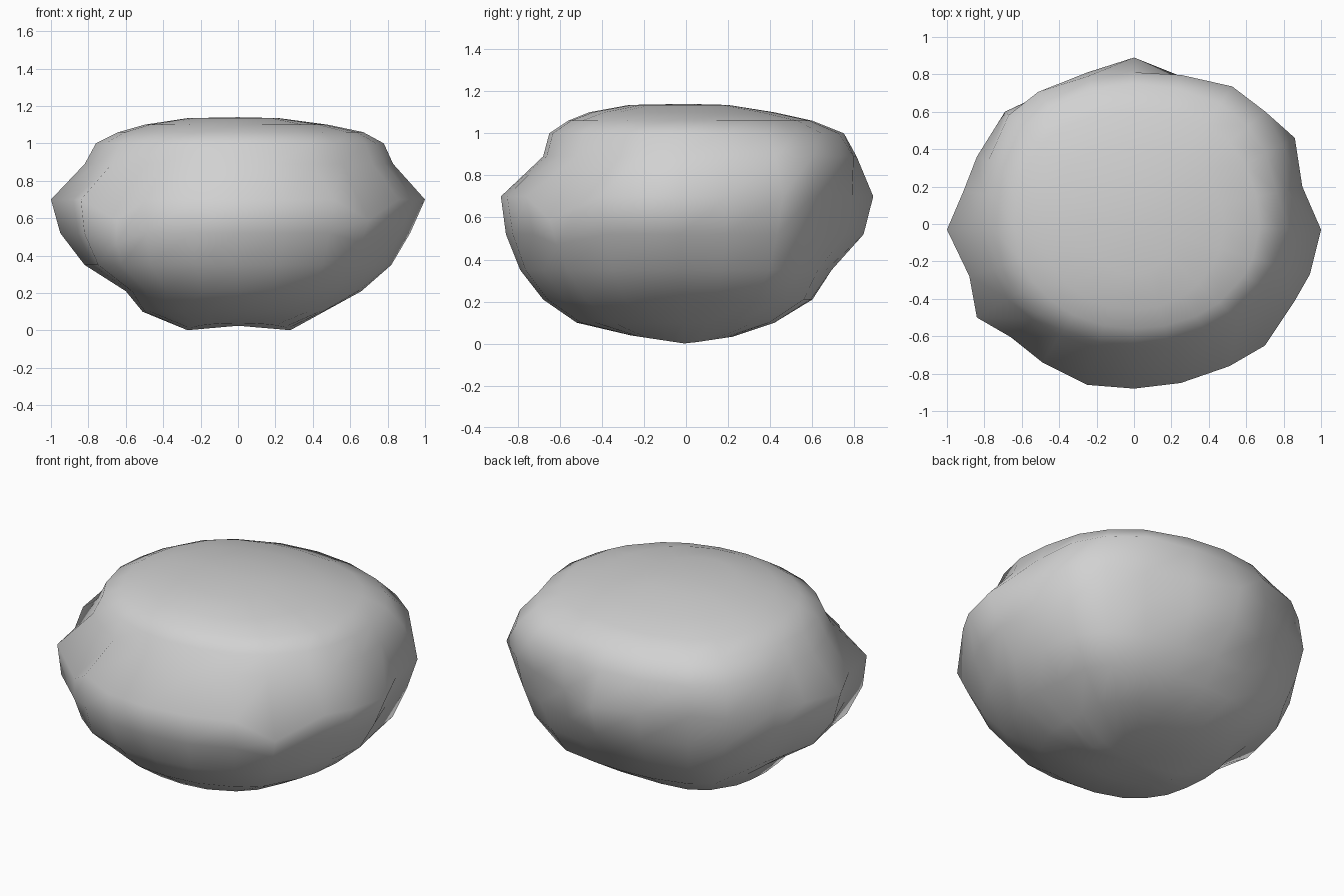
import bpy, bmesh, math
from mathutils import Vector

if "Cube" in bpy.data.objects:
    bpy.data.objects.remove(bpy.data.objects["Cube"], do_unlink=True)

# Stone colour
stone = bpy.data.materials.new("stone grey")
stone.use_nodes = True
grey = (0.64, 0.64, 0.64, 1)
stone.diffuse_color = grey
stone.node_tree.nodes["Principled BSDF"].inputs["Base Color"].default_value = grey

# Widest outline of the boulder, counter-clockwise from the left side
outline = [(1, -.03), (.9, .2), (.86, .46), (.7, .6), (.5, .7), (.25, .79),
           (0, .89), (-.25, .81), (-.5, .69), (-.69, .6), (-.84, .36),
           (-.91, .18), (-1, -.03), (-.88, -.28), (-.84, -.5), (-.65, -.61),
           (-.49, -.74), (-.25, -.86), (0, -.88), (.25, -.85), (.51, -.76),
           (.7, -.65), (.86, -.41), (.94, -.27)]

# Rings: height, reach to left, back, right and front, pull towards outline
rings = [(0, .28, .22, .27, .26, 0),
         (.1, .46, .42, .51, .52, .1),
         (.21, .66, .6, .6, .68, .3),
         (.35, .82, .69, .82, .79, .5),
         (.52, .92, .84, .95, .86, .85),
         (.7, 1, .885, 1, .885, 1),
         (.89, .83, .81, .82, .68, .2),
         (1, .78, .75, .76, .65, .1),
         (1.06, .67, .6, .64, .56, 0),
         (1.1, .48, .42, .5, .46, 0),
         (1.135, .22, .2, .27, .27, 0)]

# Extra fullness of some rings: back left, back right, front right, front left
corners = {1: (.06, .05, .04, .02), 2: (.09, .08, .05, .03),
           3: (.07, .06, .07, .02), 4: (.02, 0, .03, 0),
           6: (.11, .08, 0, 0), 7: (.04, .03, 0, 0), 8: (.03, .03, 0, 0)}

# Drop of the two front corners of the skirt, by ring
corner_drop = {4: .05, 5: .11}


def ring_point(spot, level):
    """Blend the reaches round the compass, pull to the outline, fill corners."""
    z, left, back, right, front, pull = rings[level]
    way = Vector((*spot, 0))
    size = way.length
    way.normalize()
    along, across = way.x ** 2, way.y ** 2
    reach = (left if way.x > 0 else right) * along
    reach += (back if way.y > 0 else front) * across
    reach *= (size / (along + .885 * across)) ** pull
    if level in corners:
        quarter = int(math.atan2(way.y, way.x) % math.tau / (math.pi / 2))
        reach += corners[level][quarter] * 4 * along * across
    point = way * reach
    point.z = z
    if level == 0:
        # Keel along x: the underside rises to front and back
        point.z += .15 * abs(point.y)
    if way.y < 0 and abs(along - across) < .1:
        point.z -= corner_drop.get(level, 0)
    return point


# Boulder skin
bm = bmesh.new()
loops = [[bm.verts.new(ring_point(s, k)) for s in outline]
         for k in range(len(rings))]
n = len(outline)
for low, high in zip(loops, loops[1:]):
    for i in range(n):
        j = (i + 1) % n
        bm.faces.new((low[i], low[j], high[j], high[i]))
under = bm.verts.new((0, -.03, .025))
crown = bm.verts.new((0, 0, 1.14))
for i in range(n):
    j = (i + 1) % n
    bm.faces.new((under, loops[0][j], loops[0][i]))
    bm.faces.new((crown, loops[-1][i], loops[-1][j]))

bmesh.ops.recalc_face_normals(bm, faces=bm.faces)
mesh = bpy.data.meshes.new("boulder")
bm.to_mesh(mesh)
bm.free()
mesh.materials.append(stone)
boulder = bpy.data.objects.new("boulder", mesh)
bpy.context.collection.objects.link(boulder)
for p in mesh.polygons:
    p.use_smooth = True
